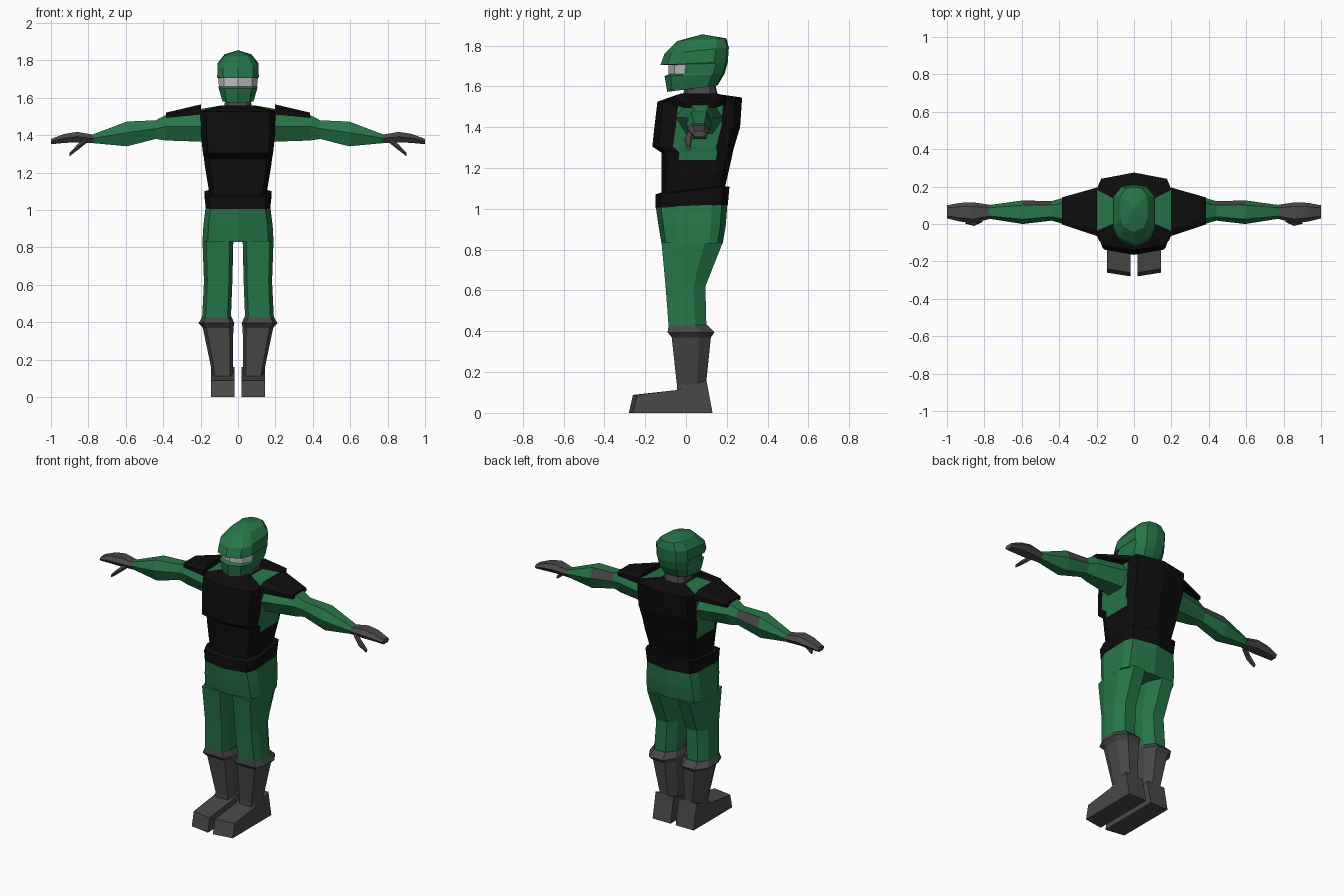
import bpy, bmesh

if "Cube" in bpy.data.objects:
    bpy.data.objects.remove(bpy.data.objects["Cube"])


def material(name, r, g, b):
    m = bpy.data.materials.new(name)
    m.diffuse_color = (r, g, b, 1)
    m.use_nodes = True
    m.node_tree.nodes["Principled BSDF"].inputs["Base Color"].default_value = m.diffuse_color
    return m


GREEN = material("green", 0.02, 0.18, 0.065)
BLACK = material("black", 0.004, 0.004, 0.004)
GREY = material("dark_grey", 0.065, 0.065, 0.065)
LIGHT = material("light_grey", 0.5, 0.5, 0.5)


def loft(name, rings, mat, mirror=False, paint=None, mat2=None, peak=None):
    """Skin a list of rings; paint holds (segment, side) pairs given mat2."""
    bm = bmesh.new()
    rows = [[bm.verts.new(p) for p in r] for r in rings]
    n = len(rows[0])
    for i in range(len(rows) - 1):
        for j in range(n):
            k = (j + 1) % n
            f = bm.faces.new((rows[i][j], rows[i][k], rows[i + 1][k], rows[i + 1][j]))
            if paint and (i, j) in paint:
                f.material_index = 1
    bm.faces.new(rows[0])
    if peak:
        top = bm.verts.new(peak)
        for j in range(n):
            bm.faces.new((rows[-1][j], rows[-1][(j + 1) % n], top))
    else:
        bm.faces.new(rows[-1])
    bmesh.ops.recalc_face_normals(bm, faces=bm.faces)
    me = bpy.data.meshes.new(name)
    bm.to_mesh(me)
    bm.free()
    me.materials.append(mat)
    if mat2:
        me.materials.append(mat2)
    ob = bpy.data.objects.new(name, me)
    bpy.context.collection.objects.link(ob)
    if mirror:
        ob.modifiers.new("mirror", 'MIRROR')
    return ob


def body_ring(w, yf, yb, zf, zb, xs, ys):
    """Symmetric ten-sided ring, half width w, front and back y and z."""
    half = [(w * x, yf + (yb - yf) * t, zf + (zb - zf) * t) for x, t in zip(xs, ys)]
    return half + [(-x, y, z) for x, y, z in half[-2:0:-1]]


def leg_ring(x0, x1, yf, yb, z):
    """Eight-sided ring between x0 and x1."""
    prof = [(.12, 0), (.88, 0), (1, .25), (1, .7), (.75, 1), (.25, 1), (0, .7), (0, .25)]
    return [(x0 + (x1 - x0) * u, yf + (yb - yf) * v, z) for u, v in prof]


def arm_ring(x, y, ry, z, rz):
    """Six-sided ring across the arm."""
    prof = [(-1, .1), (-.6, 1), (.6, 1), (1, .1), (.55, -1), (-.55, -1)]
    return [(x, y + ry * u, z + rz * v) for u, v in prof]


# Helmet with recessed visor
hx, hy = (0, .72, 1, 1, .6, 0), (0, .1, .28, .8, .97, 1)
helmet = [(.083, -.092, .155, 1.573, 1.605), (.104, -.105, .188, 1.65, 1.66),
          (.102, -.085, .190, 1.66, 1.665), (.106, -.085, .203, 1.705, 1.71),
          (.111, -.125, .205, 1.705, 1.72), (.110, -.105, .210, 1.76, 1.79),
          (.072, -.042, .198, 1.822, 1.835)]
loft("helmet", [body_ring(*r, hx, hy) for r in helmet], GREEN,
     paint={(2, j) for j in (0, 1, 8, 9)}, mat2=LIGHT, peak=(0, .08, 1.855))

# Neck
bx, by = (0, .85, 1, 1, .88, 0), (0, .07, .25, .78, .92, 1)
neck = [(.075, -.02, .16, 1.53, 1.53), (.065, 0, .14, 1.63, 1.63)]
loft("neck", [body_ring(*r, hx, hy) for r in neck], GREY)

# Torso: black vest, green sides and shoulder tops
torso = [(.15, -.12, .185, 1.07, 1.08), (.178, -.12, .222, 1.24, 1.24),
         (.182, -.12, .23, 1.275, 1.28), (.187, -.165, .235, 1.305, 1.30),
         (.198, -.155, .265, 1.40, 1.40), (.2, -.14, .275, 1.525, 1.545),
         (.085, -.04, .17, 1.56, 1.56)]
loft("torso", [body_ring(*r, bx, by) for r in torso], BLACK,
     paint={(i, j) for i in range(1, 6) for j in (2, 7)}, mat2=GREEN)

# Belt
belt = [(.172, -.15, .205, 1.005, 1.02), (.18, -.15, .213, 1.07, 1.11),
        (.15, -.12, .18, 1.08, 1.11)]
loft("belt", [body_ring(*r, bx, by) for r in belt], BLACK)

# Hips
hips = [(.172, -.148, .203, 1.01, 1.025), (.185, -.135, .195, .92, .92),
        (.19, -.12, .18, .83, .83)]
loft("hips", [body_ring(*r, bx, by) for r in hips], GREEN)

# Trouser legs
legs = [(.025, .19, -.12, .18, .835), (.03, .182, -.1, .095, .62),
        (.038, .192, -.085, .1, .42)]
loft("trouser_leg", [leg_ring(*r) for r in legs], GREEN, mirror=True)

# Boots: flared cuff and shaft
boots = [(.035, .192, -.085, .105, .43), (.02, .21, -.09, .14, .395),
         (.025, .188, -.07, .122, .37), (.028, .14, -.045, .098, .14),
         (.028, .14, -.045, .11, .06)]
loft("boot_shaft", [leg_ring(*r) for r in boots], GREY, mirror=True)

# Feet: side profile swept across x, toes angled outwards
foot = [(-.28, 0), (-.26, .088), (-.045, .112), (.1, .16), (.13, 0)]
loft("foot", [[(.018, y, z) for y, z in foot],
              [(.145, y + (.02 if y < -.2 else 0), z) for y, z in foot]], GREY, mirror=True)

# Arms with elbow patch on the back
arms = [(.18, .065, .12, 1.44, .075), (.385, .07, .068, 1.44, .068),
        (.44, .07, .052, 1.43, .05), (.595, .063, .063, 1.407, .066),
        (.785, .065, .035, 1.38, .021)]
loft("arm", [arm_ring(*r) for r in arms], GREEN, mirror=True,
     paint={(2, 2)}, mat2=GREY)

# Hands
hands = [(.772, .065, .038, 1.38, .023), (.86, .06, .056, 1.39, .028),
         (.93, .063, .05, 1.383, .024), (1.0, .065, .035, 1.366, .014)]
loft("hand", [arm_ring(*r) for r in hands], GREY, mirror=True)

# Thumbs
thumbs = [(.81, .03, .02, 1.373, .014), (.855, .01, .02, 1.338, .016),
          (.9, .012, .011, 1.298, .01)]
loft("thumb", [arm_ring(*r) for r in thumbs], GREY, mirror=True)

# Shoulder pads
pads = [(.198, .065, .13, 1.538, .027), (.385, .07, .072, 1.507, .014)]
loft("shoulder_pad",
     [[(x, y + ry * u, z + rz * v) for u, v in ((-1, -1), (-1, .3), (-.7, 1), (.7, 1), (1, .3), (1, -1))]
      for x, y, ry, z, rz in pads], BLACK, mirror=True)
